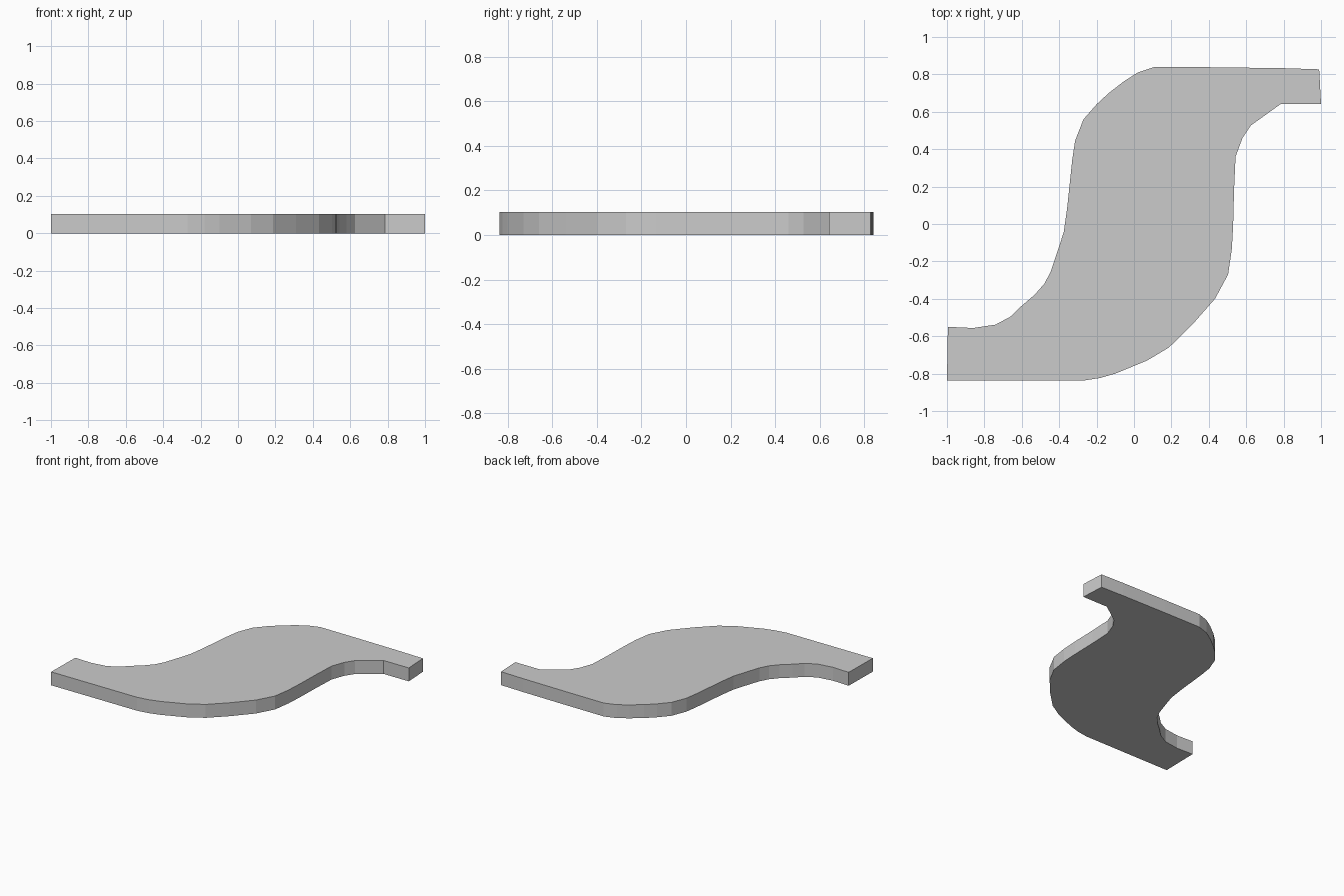
import bpy, bmesh

THICKNESS = 0.103

# S-shaped slab outline, clockwise seen from above
left_edge = [(-1, -0.837), (-0.995, -0.55), (-0.86, -0.556), (-0.74, -0.538), (-0.66, -0.495),
             (-0.6, -0.437), (-0.53, -0.377), (-0.48, -0.32), (-0.445, -0.255), (-0.405, -0.135),
             (-0.375, -0.04), (-0.358, 0.08), (-0.33, 0.345), (-0.315, 0.445), (-0.27, 0.56),
             (-0.2, 0.64), (-0.135, 0.7), (-0.055, 0.762), (0.02, 0.81), (0.11, 0.84),
             (0.42, 0.838), (0.8, 0.833), (0.99, 0.827)]
right_edge = [(1, 0.642), (0.785, 0.642), (0.625, 0.527), (0.58, 0.46), (0.543, 0.36),
              (0.535, 0.185), (0.53, -0.01), (0.523, -0.135), (0.503, -0.27), (0.433, -0.4),
              (0.31, -0.54), (0.187, -0.66), (0.07, -0.73), (-0.1, -0.8), (-0.18, -0.823),
              (-0.27, -0.837)]

# Extrude the outline straight up
bm = bmesh.new()
base = bm.faces.new([bm.verts.new((x, y, 0)) for x, y in left_edge + right_edge])
top = bmesh.ops.extrude_face_region(bm, geom=[base], use_keep_orig=True)["geom"]
bmesh.ops.translate(bm, vec=(0, 0, THICKNESS),
                    verts=[g for g in top if isinstance(g, bmesh.types.BMVert)])
bmesh.ops.recalc_face_normals(bm, faces=bm.faces)

mesh = bpy.data.meshes.new("curved_slab")
bm.to_mesh(mesh)
bm.free()
bpy.context.collection.objects.link(bpy.data.objects.new("curved_slab", mesh))
